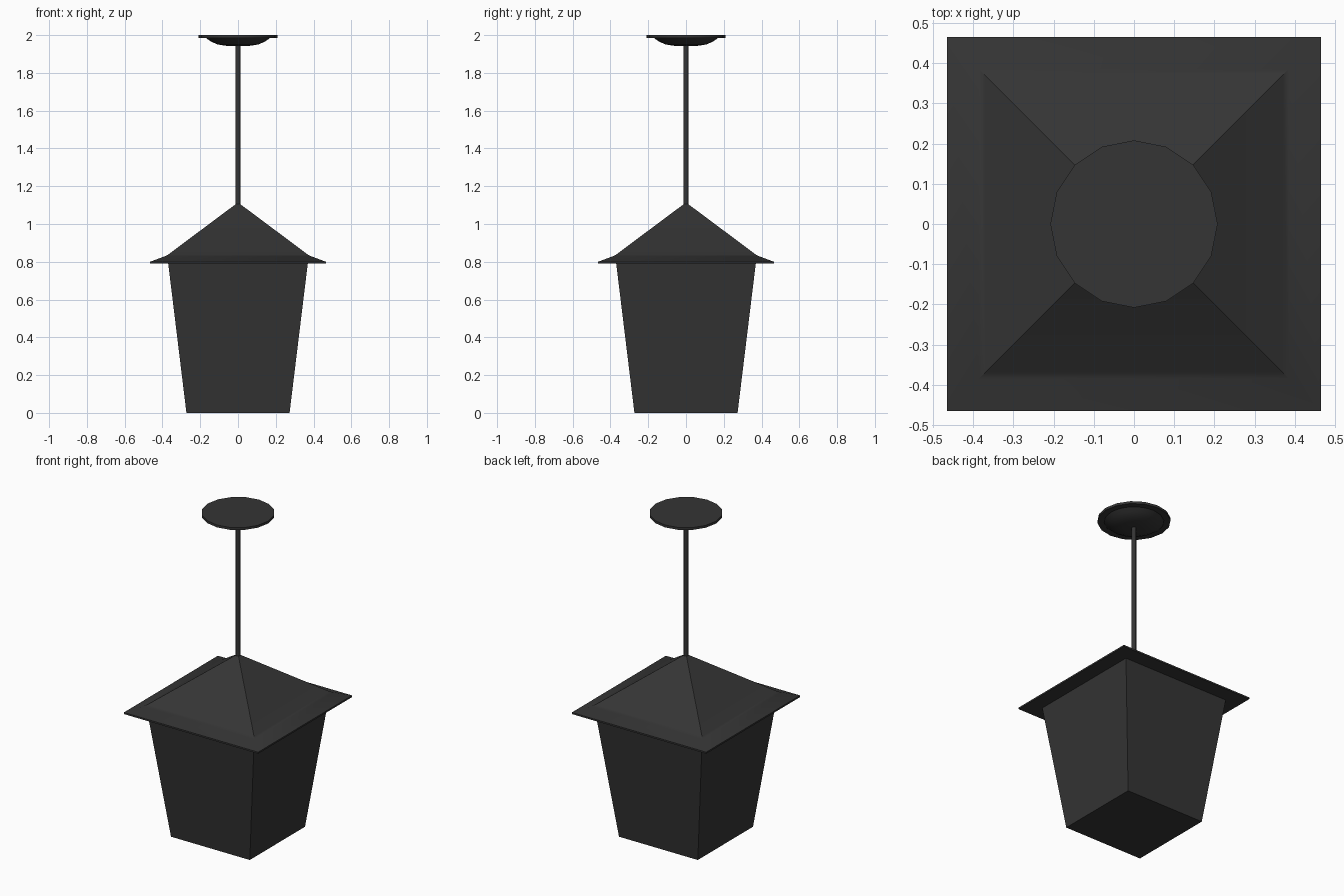
import bpy, bmesh
from math import pi, cos, sin, sqrt

if "Cube" in bpy.data.objects:
    bpy.data.objects.remove(bpy.data.objects["Cube"])

dark = bpy.data.materials.new("dark_metal")
dark.diffuse_color = (0.035, 0.035, 0.035, 1)
dark.use_nodes = True
dark.node_tree.nodes["Principled BSDF"].inputs["Base Color"].default_value = dark.diffuse_color


def stack(name, profile, sides, turn=0.0, smooth=None):
    """Closed solid from (radius, z) rings, listed bottom to top."""
    bm = bmesh.new()
    rings = [[bm.verts.new((r * cos(turn + 2 * pi * i / sides),
                            r * sin(turn + 2 * pi * i / sides), z))
              for i in range(sides)] for r, z in profile]
    bm.faces.new(rings[0][::-1])
    bm.faces.new(rings[-1])
    for a, b in zip(rings, rings[1:]):
        for i in range(sides):
            j = (i + 1) % sides
            bm.faces.new((a[i], a[j], b[j], b[i]))
    mesh = bpy.data.meshes.new(name)
    bm.to_mesh(mesh)
    bm.free()
    mesh.materials.append(dark)
    ob = bpy.data.objects.new(name, mesh)
    bpy.context.collection.objects.link(ob)
    if smooth:
        bpy.context.view_layer.objects.active = ob
        ob.select_set(True)
        bpy.ops.object.shade_smooth_by_angle(angle=smooth)
        ob.select_set(False)
    return ob


def square(name, profile, **kw):
    """Square solid from (half_width, z) rings."""
    return stack(name, [(h * sqrt(2), z) for h, z in profile], 4, pi / 4, **kw)


# Tapered lantern body
square("lantern_body", [(0.273, 0), (0.37, 0.795)])

# Flared pyramid roof with a thin rim
square("roof", [(0.465, 0.79), (0.465, 0.80), (0.385, 0.83), (0.37, 0.838),
                (0.012, 1.105)], smooth=pi / 6)

# Hanging rod
stack("hanging_rod", [(0.0135, 1.09), (0.0135, 1.96)], 8, pi / 8, smooth=pi / 3)

# Ceiling plate: thin disc with a shallow dome below
stack("ceiling_plate", [(0.06, 1.943), (0.11, 1.951), (0.145, 1.967),
                        (0.17, 1.985), (0.208, 1.985), (0.208, 2.0)],
      16, smooth=pi / 6)
